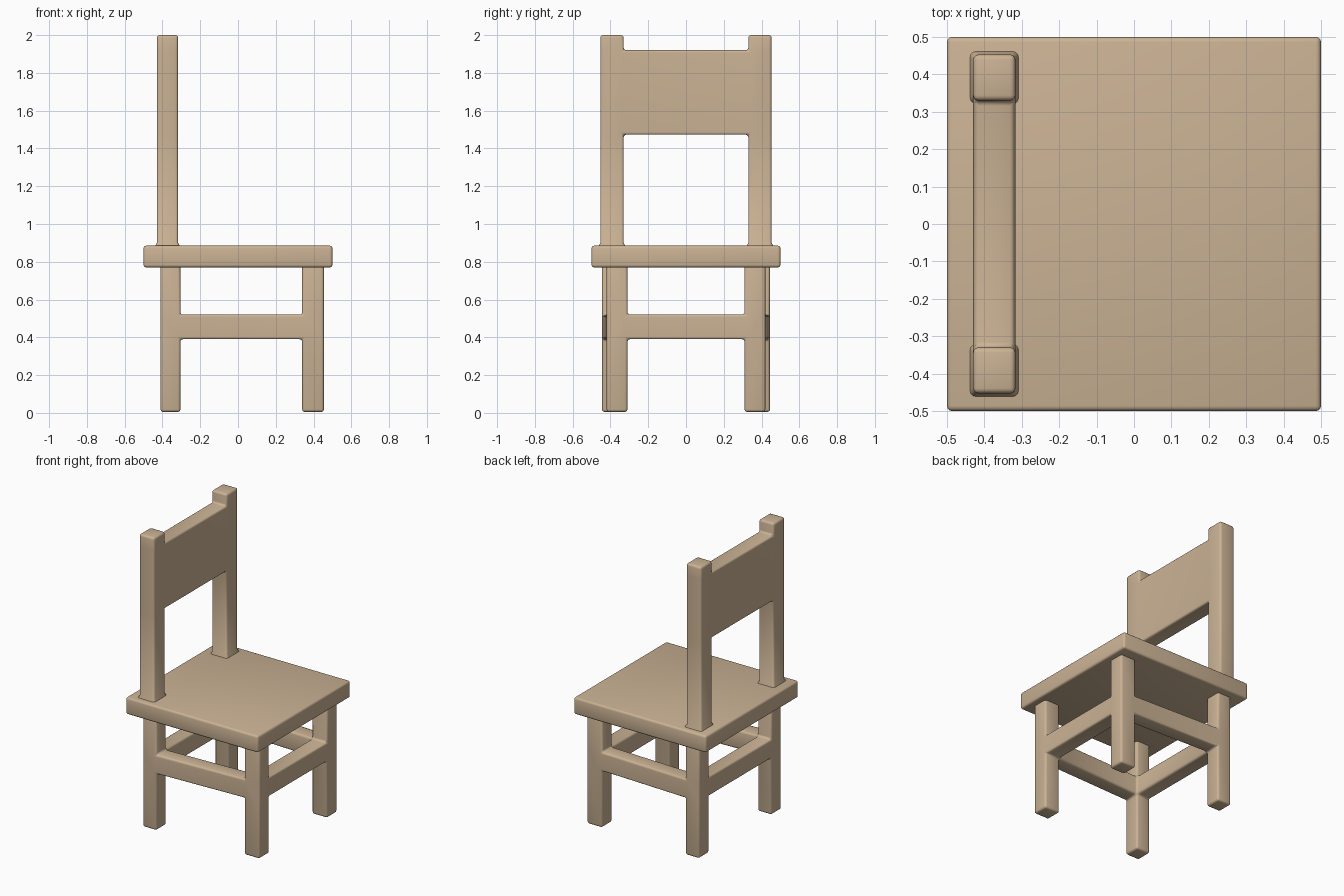
import bpy, bmesh, math
from mathutils import Vector

if "Cube" in bpy.data.objects:
    bpy.data.objects.remove(bpy.data.objects["Cube"])

wood = bpy.data.materials.new("light_wood")
wood.diffuse_color = (0.60, 0.45, 0.30, 1)
wood.use_nodes = True
wood.node_tree.nodes["Principled BSDF"].inputs["Base Color"].default_value = wood.diffuse_color


def lattice(name, xs, ys, zs, filled, warp=lambda p: p, radius=0.014):
    """Closed solid made of the filled cells between the cut positions, with rounded edges."""
    bm = bmesh.new()
    cuts, verts = (xs, ys, zs), {}
    size = [len(c) - 1 for c in cuts]

    def solid(c):
        return all(0 <= c[a] < size[a] for a in range(3)) and filled(*c)

    def vert(k):
        if k not in verts:
            verts[k] = bm.verts.new(warp(Vector(cuts[a][k[a]] for a in range(3))))
        return verts[k]

    for i in range(size[0]):
        for j in range(size[1]):
            for k in range(size[2]):
                c = (i, j, k)
                if not solid(c):
                    continue
                for a in range(3):
                    for side in (0, 1):
                        n = list(c)
                        n[a] += 2 * side - 1
                        if solid(n):
                            continue
                        loop = []
                        for u, v in ((0, 0), (1, 0), (1, 1), (0, 1)):
                            q = list(c)
                            q[a] += side
                            q[(a + 1) % 3] += u
                            q[(a + 2) % 3] += v
                            loop.append(vert(tuple(q)))
                        bm.faces.new(loop if side else loop[::-1])
    # Merge flat neighbouring faces
    bmesh.ops.dissolve_limit(bm, angle_limit=0.01, verts=bm.verts, edges=bm.edges)
    mesh = bpy.data.meshes.new(name)
    bm.to_mesh(mesh)
    bm.free()
    mesh.materials.append(wood)
    ob = bpy.data.objects.new(name, mesh)
    bpy.context.collection.objects.link(ob)
    bev = ob.modifiers.new("rounded_edges", 'BEVEL')
    bev.width, bev.segments = radius, 3
    bev.limit_method, bev.angle_limit = 'ANGLE', math.radians(50)
    bpy.ops.object.select_all(action='DESELECT')
    ob.select_set(True)
    bpy.context.view_layer.objects.active = ob
    bpy.ops.object.modifier_apply(modifier=bev.name)
    bpy.ops.object.shade_smooth_by_angle(angle=math.radians(35))
    return ob


# Seat board
lattice("seat", [-0.5, 0.5], [-0.5, 0.5], [0.77, 0.885], lambda i, j, k: True)


# Four legs joined by a ring of rails; the rear pair stands slightly wider
def widen_rear(p):
    if p.x < 0:
        p.y += math.copysign(0.025, p.y)
    return p


lattice("legs_and_rails", [-0.41, -0.305, 0.34, 0.455], [-0.42, -0.31, 0.31, 0.42],
        [0.005, 0.39, 0.52, 0.785],
        lambda i, j, k: (i != 1 and j != 1) or (k == 1 and (i, j) != (1, 1)),
        widen_rear)


# Back posts with a broad panel; the post feet flare onto the seat
def flare_feet(p):
    if p.z < 0.89:
        p.x += math.copysign(0.008, p.x + 0.373)
        p.y += math.copysign(0.008, abs(p.y) - 0.39) * math.copysign(1, p.y)
    return p


lattice("backrest", [-0.43, -0.317], [-0.453, -0.33, 0.33, 0.453],
        [0.86, 0.885, 0.90, 1.473, 1.92, 2.0],
        lambda i, j, k: j != 1 or k == 3, flare_feet)
